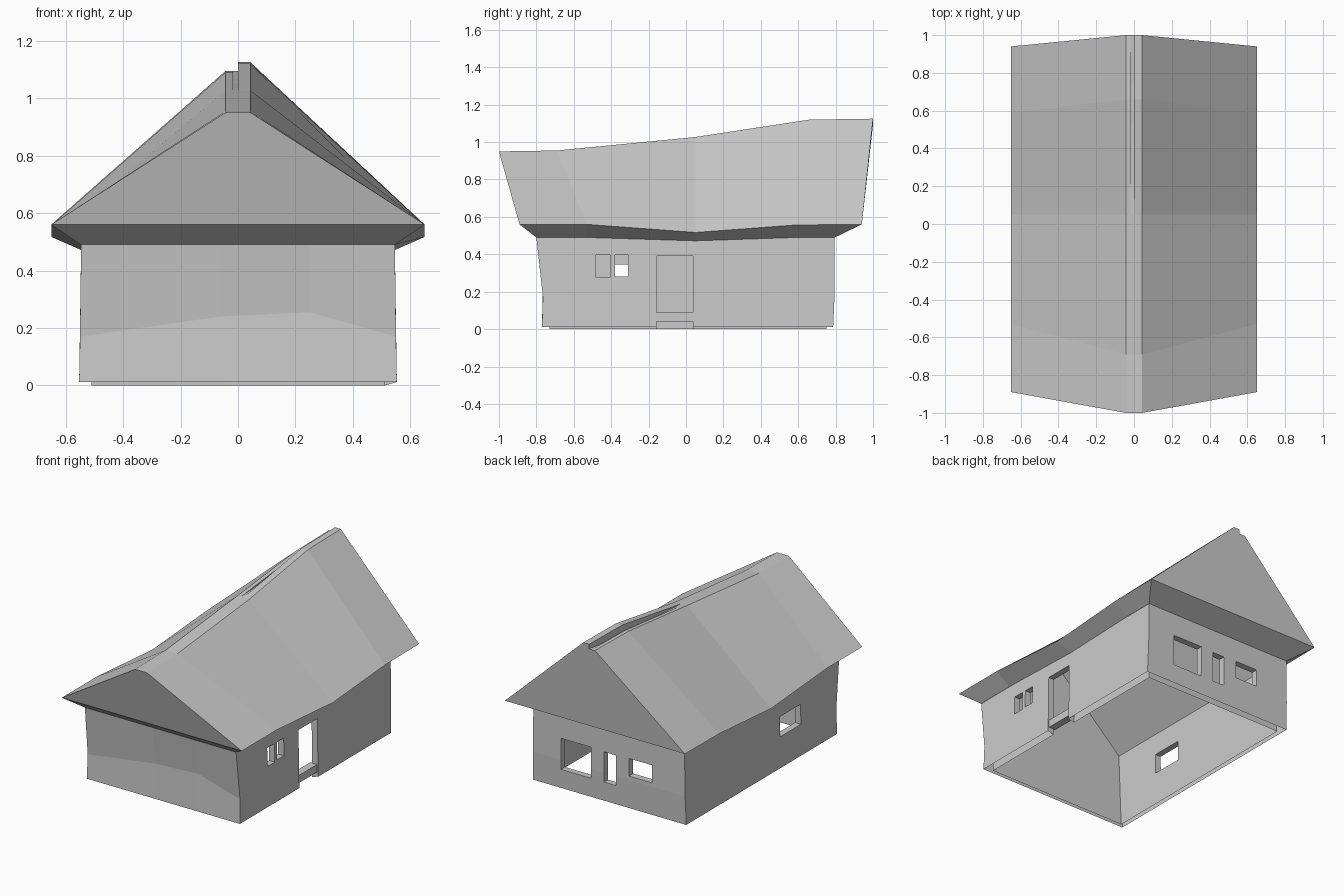
import bpy, bmesh

if "Cube" in bpy.data.objects:
    bpy.data.objects.remove(bpy.data.objects["Cube"])


def make_object(name, verts, faces):
    bm = bmesh.new()
    vs = [bm.verts.new(v) for v in verts]
    for f in faces:
        bm.faces.new([vs[i] for i in f])
    bmesh.ops.remove_doubles(bm, verts=bm.verts, dist=0.0005)
    bmesh.ops.recalc_face_normals(bm, faces=bm.faces)
    mesh = bpy.data.meshes.new(name)
    bm.to_mesh(mesh)
    bm.free()
    ob = bpy.data.objects.new(name, mesh)
    bpy.context.collection.objects.link(ob)
    return ob


def bridge(a, b, n, closed=True):
    """Quads between two rings (or open strips) of n points starting at a and b."""
    return [(a + i, a + (i + 1) % n, b + (i + 1) % n, b + i)
            for i in range(n if closed else n - 1)]


def box(name, x0, x1, y0, y1, z0, z1):
    v = [(x, y, z) for z in (z0, z1) for x, y in ((x0, y0), (x1, y0), (x1, y1), (x0, y1))]
    return make_object(name, v, [(3, 2, 1, 0), (4, 5, 6, 7)] + bridge(0, 4, 4))


# Sagging roof: lofted cross-sections, with a split and a step along the ridge
# ridge y, eave y, wall y, left ridge z, slot z, right ridge z, eave z, wall z
stations = [
    (-1.00, -0.89, -0.80, 0.95, 0.95, 0.95, 0.56, 0.49),
    (-0.69, -0.53, -0.53, 0.955, 0.955, 0.955, 0.56, 0.49),
    (0.05, 0.05, 0.05, 1.027, 1.027, 1.027, 0.517, 0.472),
    (0.66, 0.59, 0.59, 1.09, 1.06, 1.12, 0.557, 0.49),
    (1.00, 0.94, 0.795, 1.095, 1.095, 1.125, 0.56, 0.49),
]
verts, faces = [], []
for yr, ye, yw, zl, zs, zr, ze, zw in stations:
    verts += [(0.547, yw, zw), (0.65, ye, ze), (0.043, yr, zr), (0, yr, zr), (0, yr, zs),
              (-0.018, yr, zs), (-0.018, yr, zl), (-0.043, yr, zl),
              (-0.65, ye, ze), (-0.547, yw, zw)]
for s in range(len(stations) - 1):
    faces += bridge(s * 10, s * 10 + 10, 10, closed=False)
# Gables and sloping end soffits
for o in (0, 40):
    faces += [tuple(o + i for i in range(1, 9)), (o, o + 1, o + 8, o + 9)]
make_object("roof", verts, faces)

# Open attic lining seen from below
verts, faces = [], []
for y, top in ((-0.745, 0.92), (0.05, 0.995), (0.59, 1.06), (0.752, 1.07)):
    verts += [(-0.505, y, 0.485), (-0.035, y, top), (0.035, y, top), (0.505, y, 0.485)]
for s in range(3):
    faces += bridge(s * 4, s * 4 + 4, 4, closed=False)
faces += [(0, 1, 2, 3), (12, 13, 14, 15)]
make_object("roof_lining", verts, faces)


# Hollow walls with a crooked front
def ring(x, xs, yf, yb, zs):
    plan = [(-x, yf), (xs[0], yf), (xs[1], yf), (x, yf), (x, yb), (-x, yb)]
    return [(px, py, z) for (px, py), z in zip(plan, zs)]


cols = (-0.06, 0.25)
verts = ring(0.553, cols, -0.77, 0.787, [0.012] * 6)
verts += ring(0.55, cols, -0.765, 0.795, [0.17, 0.24, 0.255, 0.17, 0.2, 0.2])
verts += ring(0.546, cols, -0.80, 0.795, [0.49] * 6)
verts += ring(0.505, cols, -0.745, 0.752, [0.485] * 6)
verts += ring(0.51, cols, -0.73, 0.752, [0.0] * 6)
faces = []
for r in range(5):
    faces += bridge(r * 6, ((r + 1) % 5) * 6, 6)
walls = make_object("walls", verts, faces)

# Openings: right window pair and door, left window, back windows
openings = [
    (0.4, 0.7, -0.48, -0.405, 0.275, 0.395),
    (0.4, 0.7, -0.38, -0.31, 0.28, 0.395),
    (0.4, 0.7, -0.157, 0.037, -0.1, 0.39),
    (-0.7, -0.4, -0.40, -0.185, 0.215, 0.345),
    (0.13, 0.347, 0.65, 0.9, 0.136, 0.34),
    (-0.05, 0.036, 0.65, 0.9, 0.136, 0.335),
    (-0.31, -0.145, 0.65, 0.9, 0.225, 0.34),
]
for dims in openings:
    cutter = box("cutter", *dims)
    cutter.hide_render = True
    bpy.context.view_layer.objects.active = walls
    mod = walls.modifiers.new("opening", 'BOOLEAN')
    mod.operation = 'DIFFERENCE'
    mod.solver = 'EXACT'
    mod.object = cutter
    bpy.ops.object.modifier_apply(modifier=mod.name)
    bpy.data.objects.remove(cutter)

# Leave the cavity between outer and inner wall skins open at foot and head
bm = bmesh.new()
bm.from_mesh(walls.data)
caps = [f for f in bm.faces
        if all(v.co.z < 0.02 for v in f.verts) or all(v.co.z > 0.48 for v in f.verts)]
bmesh.ops.delete(bm, geom=caps, context='FACES')
bm.to_mesh(walls.data)
bm.free()

# Doorstep bar set in the doorway
box("doorstep", 0.495, 0.545, -0.16, 0.04, 0.04, 0.09)
